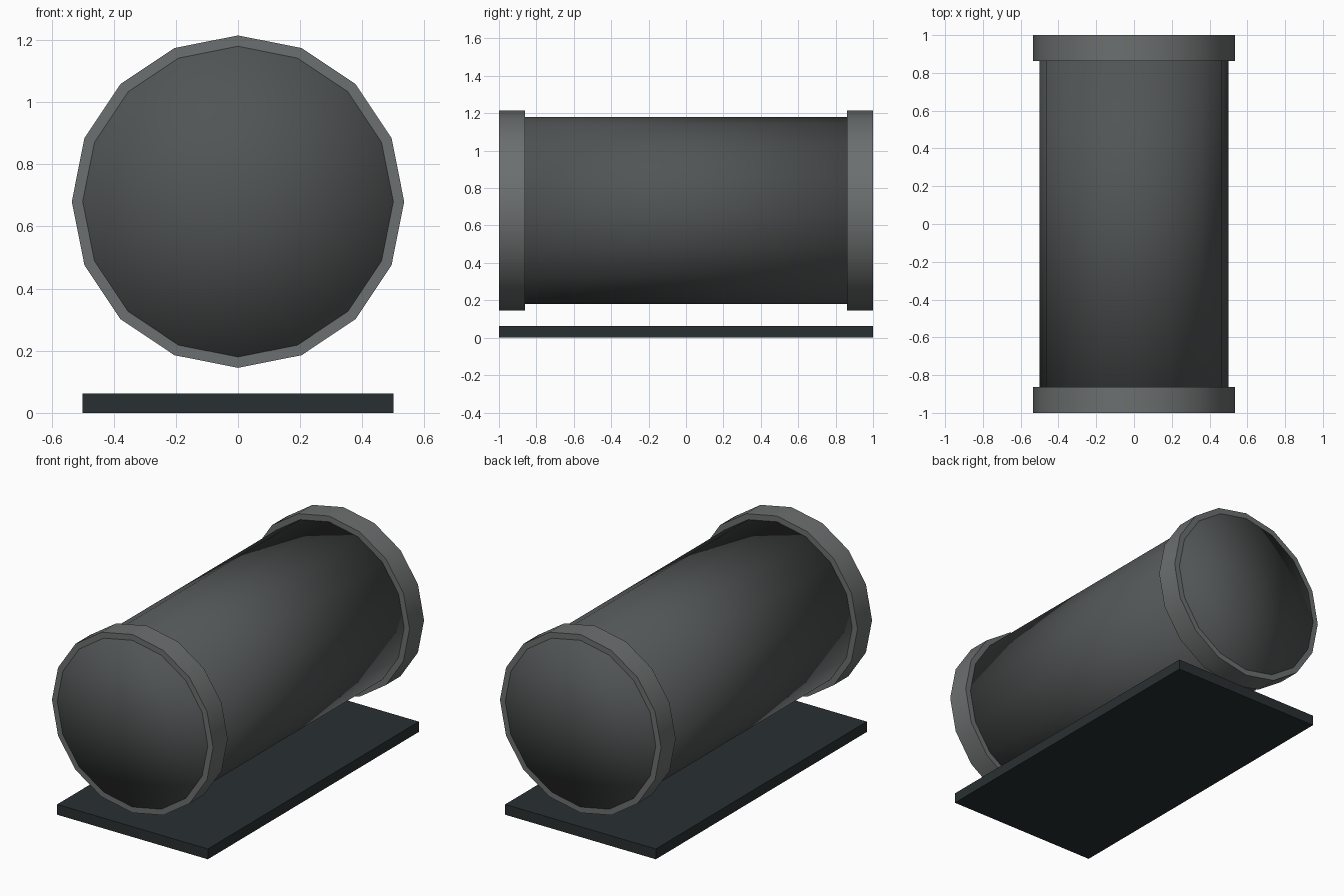
import bpy
import bmesh
from math import sin, cos, pi

if "Cube" in bpy.data.objects:
    bpy.data.objects.remove(bpy.data.objects["Cube"])

SIDES = 16
AXIS_Z = 0.68
R_BODY, R_RIM = 0.5, 0.535


def material(name, rgb):
    m = bpy.data.materials.new(name)
    m.diffuse_color = (*rgb, 1)
    m.use_nodes = True
    m.node_tree.nodes["Principled BSDF"].inputs["Base Color"].default_value = m.diffuse_color
    return m


def add_object(name, bm, mat):
    bmesh.ops.recalc_face_normals(bm, faces=bm.faces)
    me = bpy.data.meshes.new(name)
    bm.to_mesh(me)
    bm.free()
    ob = bpy.data.objects.new(name, me)
    bpy.context.collection.objects.link(ob)
    me.materials.append(mat)
    return ob


def revolve(name, profile, mat, closed):
    """Sweep (radius, y) points round the drum axis; open ends get a fan cap."""
    bm = bmesh.new()
    loops = [[bm.verts.new((r * cos(2 * pi * i / SIDES), y, AXIS_Z + r * sin(2 * pi * i / SIDES)))
              for i in range(SIDES)] for r, y in profile]
    pairs = list(zip(loops, loops[1:]))
    if closed:
        pairs.append((loops[-1], loops[0]))
    for a, b in pairs:
        for i in range(SIDES):
            j = (i + 1) % SIDES
            bm.faces.new((a[i], a[j], b[j], b[i]))
    if not closed:
        for loop, (_, y) in ((loops[0], profile[0]), (loops[-1], profile[-1])):
            centre = bm.verts.new((0, y, AXIS_Z))
            for i in range(SIDES):
                bm.faces.new((loop[i], loop[(i + 1) % SIDES], centre))
    for f in bm.faces:
        f.smooth = True
    return add_object(name, bm, mat)


body_grey = material("body_grey", (0.083, 0.09, 0.091))
rim_grey = material("rim_grey", (0.15, 0.16, 0.16))
base_dark = material("base_dark", (0.022, 0.029, 0.031))

# Drum body, smooth all over including its end caps
revolve("drum_body", [(R_BODY, -1), (R_BODY, 1)], body_grey, False)

# Raised rim at each end
for name, s in (("front_rim", -1), ("back_rim", 1)):
    rim = revolve(name, [(R_BODY, s), (R_RIM, s), (R_RIM, s * 0.862), (R_BODY, s * 0.862)],
                  rim_grey, True)
    bpy.ops.object.select_all(action='DESELECT')
    rim.select_set(True)
    bpy.context.view_layer.objects.active = rim
    bpy.ops.object.shade_smooth_by_angle()

# Flat base plate below the drum
bm = bmesh.new()
bmesh.ops.create_cube(bm, size=1)
bmesh.ops.scale(bm, vec=(1, 2, 0.062), verts=bm.verts)
bmesh.ops.translate(bm, vec=(0, 0, 0.031), verts=bm.verts)
add_object("base_plate", bm, base_dark)
